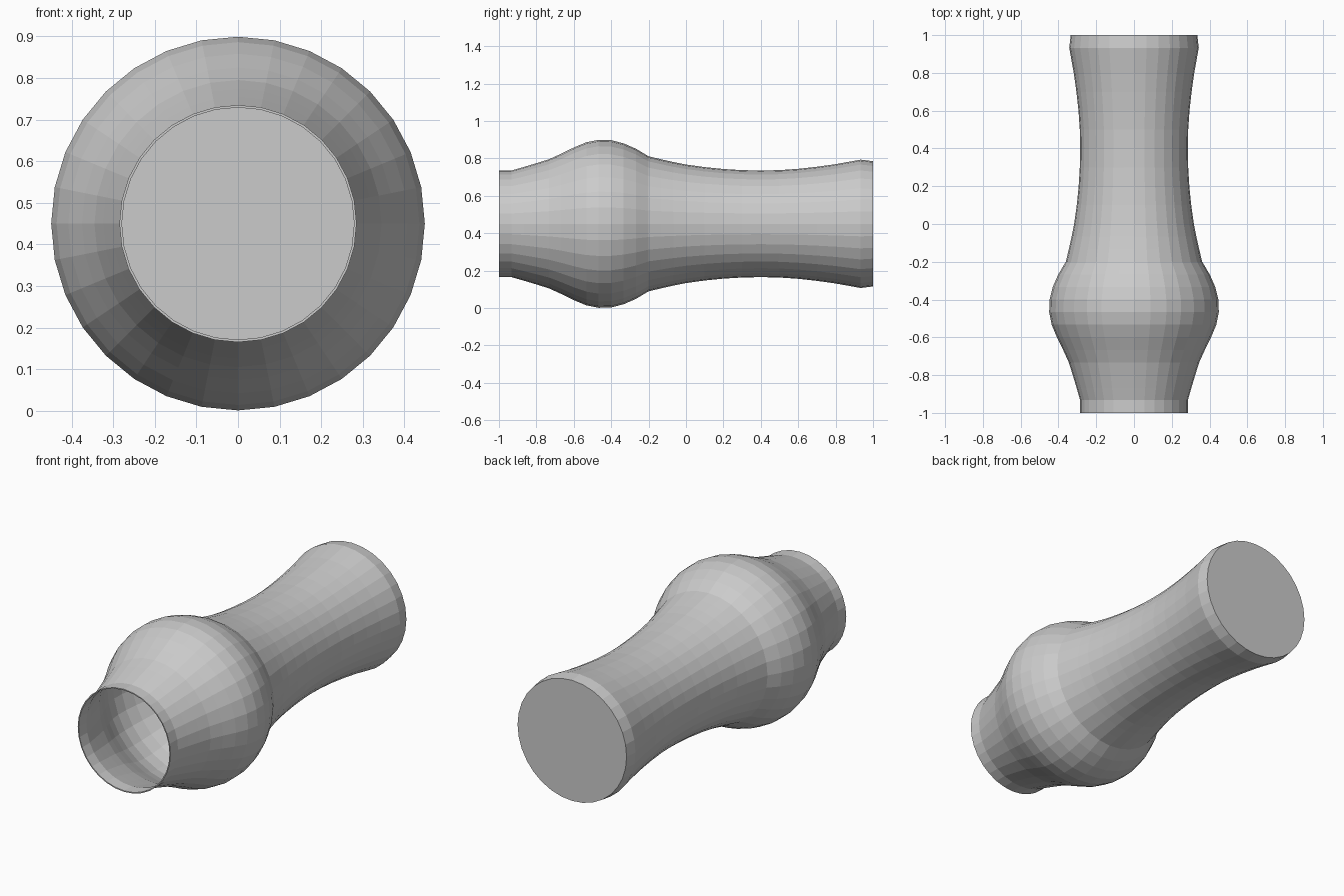
import bpy, bmesh, math

if "Cube" in bpy.data.objects:
    bpy.data.objects.remove(bpy.data.objects["Cube"])

SIDES = 32
CENTRE_Z = 0.45
WALL = 0.006

# outer profile from mouth (front) to base (back): (y, radius)
PROFILE = [(-1, .285), (-.933, .285), (-.867, .304), (-.8, .324), (-.733, .345),
           (-.667, .375), (-.6, .408), (-.533, .436), (-.467, .449), (-.4, .447),
           (-.333, .430), (-.267, .401), (-.2, .361), (-.133, .345), (-.067, .330),
           (0, .317), (.1, .303), (.2, .293), (.3, .287), (.4, .285), (.5, .287),
           (.6, .294), (.7, .305), (.8, .319), (.867, .331), (.933, .343), (1, .335)]


def ring(bm, y, r):
    return [bm.verts.new((r * math.cos(2 * math.pi * i / SIDES), y,
                          CENTRE_Z + r * math.sin(2 * math.pi * i / SIDES)))
            for i in range(SIDES)]


# vase shell: outside from base to mouth, over the rim, inside back to the floor
inner = [(min(y, 1 - WALL), r - WALL) for y, r in PROFILE]
path = PROFILE[::-1] + inner
bm = bmesh.new()
rings = [ring(bm, y, r) for y, r in path]
for a, b in zip(rings, rings[1:]):
    for i in range(SIDES):
        j = (i + 1) % SIDES
        bm.faces.new((a[i], a[j], b[j], b[i]))

# closed base and inner floor
bm.faces.new(rings[0])
bm.faces.new(rings[-1])
bmesh.ops.recalc_face_normals(bm, faces=bm.faces)

mesh = bpy.data.meshes.new("vase")
bm.to_mesh(mesh)
bm.free()
vase = bpy.data.objects.new("vase", mesh)
bpy.context.collection.objects.link(vase)
